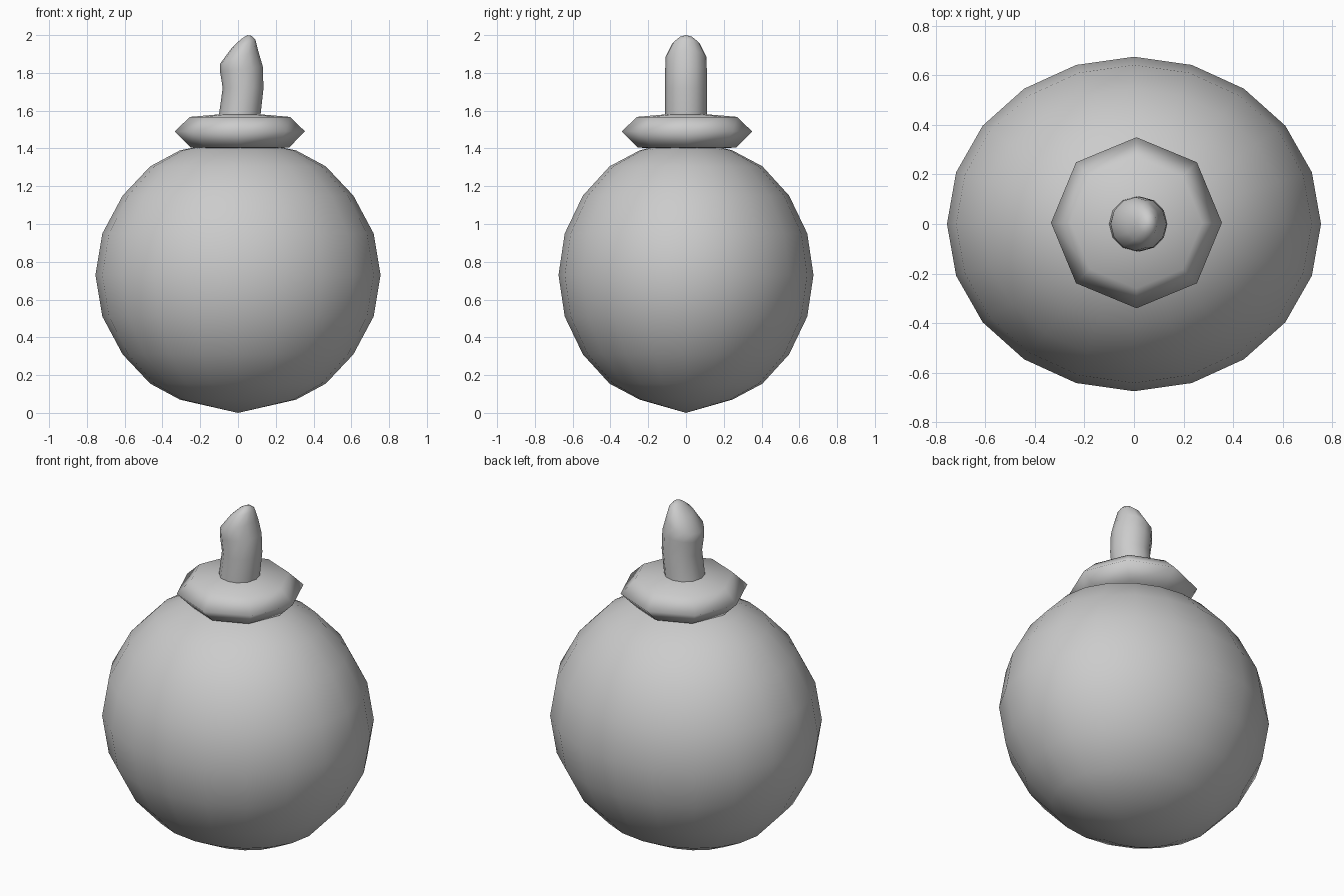
import bpy, bmesh
from math import sin, cos, pi

cube = bpy.data.objects.get("Cube")
if cube:
    bpy.data.objects.remove(cube, do_unlink=True)

grey = bpy.data.materials.new("plain grey")
grey.use_nodes = True
colour = (0.6, 0.6, 0.6, 1)
grey.diffuse_color = colour
grey.node_tree.nodes["Principled BSDF"].inputs["Base Color"].default_value = colour


def loft(name, sides, bottom, rings, top, shift=(0, 0)):
    """Join rings of (centre x, x radius, y radius, z, tilt rise) between two poles."""
    bm = bmesh.new()
    dx, dy = shift
    loops = []
    for cx, rx, ry, z, rise in rings:
        angles = [2 * pi * i / sides for i in range(sides)]
        loops.append([bm.verts.new((dx + cx + rx * cos(a), dy + ry * sin(a), z + rise * cos(a)))
                      for a in angles])
    low = bm.verts.new((dx + bottom[0], dy, bottom[1]))
    high = bm.verts.new((dx + top[0], dy, top[1]))
    for i in range(sides):
        j = (i + 1) % sides
        bm.faces.new((low, loops[0][j], loops[0][i]))
        bm.faces.new((high, loops[-1][i], loops[-1][j]))
        for a, b in zip(loops, loops[1:]):
            bm.faces.new((a[i], a[j], b[j], b[i]))
    bm.normal_update()
    mesh = bpy.data.meshes.new(name)
    bm.to_mesh(mesh)
    bm.free()
    mesh.shade_smooth()
    mesh.materials.append(grey)
    obj = bpy.data.objects.new(name, mesh)
    bpy.context.collection.objects.link(obj)
    return obj


# Round body: mirrored about its widest ring, slightly narrower front to back
middle = 0.73
half = [(0.755, 0.675, 0), (0.718, 0.642, 0.22), (0.611, 0.546, 0.42),
        (0.465, 0.405, 0.575), (0.307, 0.245, 0.66)]
lower = [(0, rx, ry, middle - h, 0) for rx, ry, h in reversed(half)]
upper = [(0, rx, ry, middle + h, 0) for rx, ry, h in half[1:]]
loft("body", 20, (0, 0), lower + upper, (0, 1.45))

# Eight-sided collar
collar = [(0, r, r, z, 0) for r, z in ((0.26, 1.405), (0.345, 1.49), (0.265, 1.567))]
loft("collar", 8, (0, 1.39), collar, (0, 1.59), (0.01, 0.005))

# Bent stem with a slanted rounded tip
stem = [(0.005, 0.11, 0.11, 1.5, 0), (0.01, 0.11, 0.11, 1.585, 0),
        (0.027, 0.108, 0.11, 1.72, 0), (0.018, 0.113, 0.11, 1.82, 0.015),
        (0.006, 0.1, 0.108, 1.885, 0.035), (0.03, 0.062, 0.073, 1.955, 0.022),
        (0.045, 0.028, 0.035, 1.988, 0.008)]
loft("stem", 12, (0.005, 1.5), stem, (0.05, 2.0))
